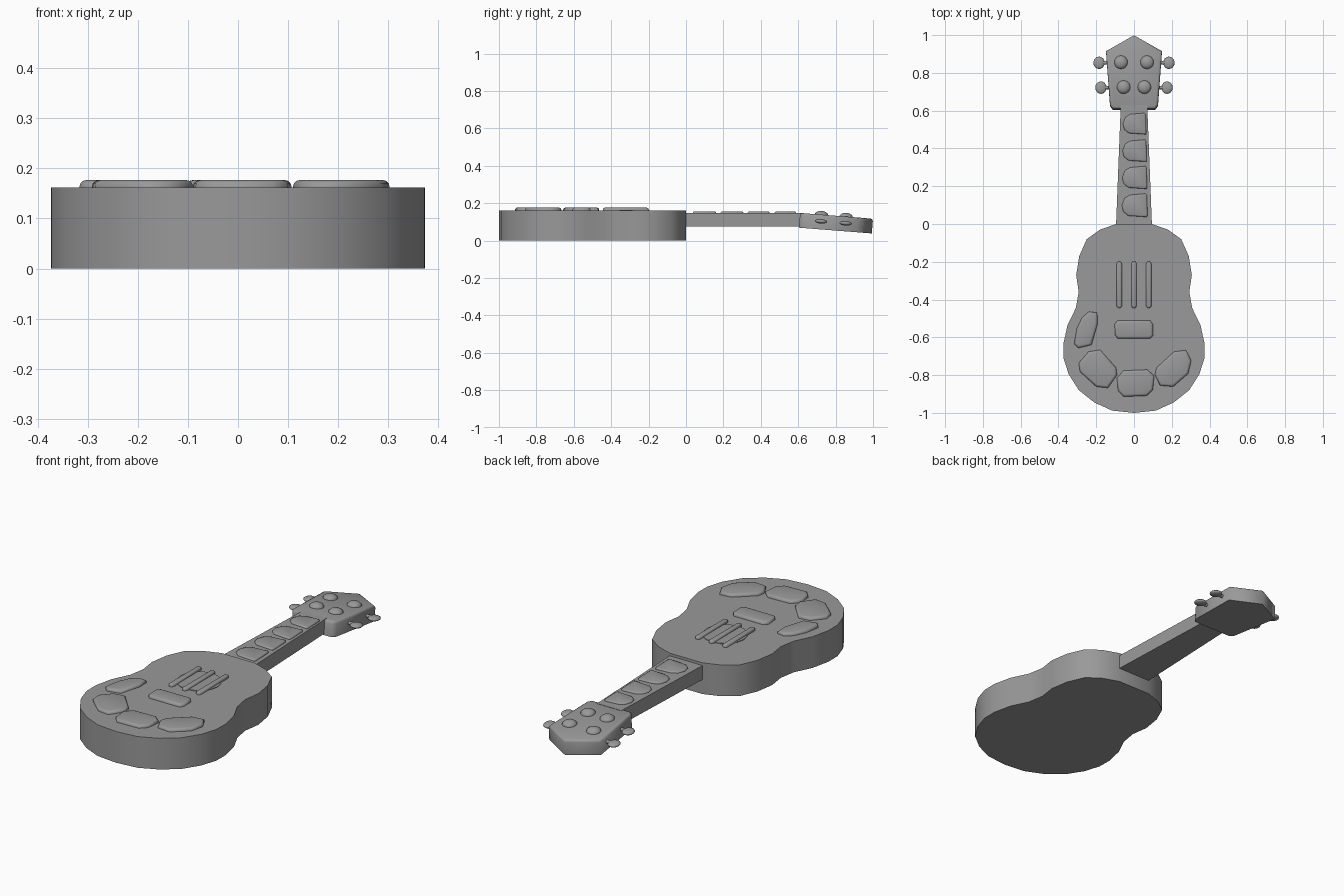
import bpy, bmesh, math
from mathutils import Matrix, Vector

if "Cube" in bpy.data.objects:
    bpy.data.objects.remove(bpy.data.objects["Cube"])

# Dark grey shared by every part
grey = bpy.data.materials.new("dark_grey")
grey.diffuse_color = (0.32, 0.32, 0.32, 1)
grey.use_nodes = True
grey.node_tree.nodes["Principled BSDF"].inputs["Base Color"].default_value = grey.diffuse_color


def finish(name, bm, matrix=None, angle=40):
    bmesh.ops.recalc_face_normals(bm, faces=bm.faces[:])
    if matrix:
        bm.transform(matrix)
    me = bpy.data.meshes.new(name)
    bm.to_mesh(me)
    bm.free()
    me.materials.append(grey)
    me.shade_smooth()
    me.set_sharp_from_angle(angle=math.radians(angle))
    ob = bpy.data.objects.new(name, me)
    bpy.context.collection.objects.link(ob)
    return ob


def prism(name, outline, z0, z1, bevel=0, segments=2, matrix=None):
    """Extrude a flat outline upwards and optionally round its top rim."""
    bm = bmesh.new()
    base = bm.faces.new([bm.verts.new((x, y, z0)) for x, y in outline])
    ext = bmesh.ops.extrude_face_region(bm, geom=[base], use_keep_orig=True)
    top = [v for v in ext["geom"] if isinstance(v, bmesh.types.BMVert)]
    bmesh.ops.translate(bm, verts=top, vec=(0, 0, z1 - z0))
    bmesh.ops.recalc_face_normals(bm, faces=bm.faces[:])
    if bevel:
        rim = [e for e in bm.edges if all(abs(v.co.z - z1) < 1e-6 for v in e.verts)]
        bmesh.ops.bevel(bm, geom=rim, offset=bevel, segments=segments, profile=0.5,
                        affect='EDGES', clamp_overlap=True)
    return finish(name, bm, matrix, 70 if bevel else 40)


def mirrored(half):
    """Complete a right-hand outline with its reflection in x."""
    return half + [(-x, y) for x, y in reversed(half) if x > 0]


def knob(name, loc, scale, matrix):
    bm = bmesh.new()
    bmesh.ops.create_uvsphere(bm, u_segments=16, v_segments=10, radius=1)
    return finish(name, bm, matrix @ Matrix.Translation(loc) @ Matrix.Diagonal((*scale, 1)), 60)


# Body
body_half = [(0.095, 0), (0.18, -0.03), (0.25, -0.08), (0.29, -0.17), (0.306, -0.27),
             (0.293, -0.36), (0.308, -0.445), (0.352, -0.535), (0.374, -0.635),
             (0.373, -0.71), (0.346, -0.795), (0.292, -0.88), (0.21, -0.945),
             (0.115, -0.988), (0, -1.0)]
prism("body", mirrored(body_half), 0, 0.162)

# Neck
prism("neck", mirrored([(0.07, 0.63), (0.095, -0.005)]), 0.075, 0.148)

# Fret pads: straight on the right, rounded on the left
fret = [(0.06, 0.06), (-0.02, 0.053), (-0.048, 0.037), (-0.063, 0), (-0.056, -0.033),
        (-0.03, -0.055), (0.068, -0.062), (0.07, -0.05), (0.067, 0.05)]
for i, y in enumerate((0.1, 0.247, 0.389, 0.532)):
    s = 1.02 - 0.03 * i
    prism(f"fret_pad_{i + 1}", [(px * s, y + py * s) for px, py in fret], 0.14, 0.156, 0.007)

# Sound hole disc with three string bars
disc = [(0.107 * math.cos(a * math.tau / 16), -0.32 + 0.107 * math.sin(a * math.tau / 16))
        for a in range(16)]
prism("sound_hole", disc, 0.15, 0.165)
for i, x in enumerate((-0.078, 0, 0.078)):
    bar = [(x + dx, -0.322 + dy) for dx, dy in
           ((0.014, 0.113), (0.006, 0.123), (-0.006, 0.123), (-0.014, 0.113),
            (-0.014, -0.113), (-0.006, -0.123), (0.006, -0.123), (0.014, -0.113))]
    prism(f"string_bar_{i + 1}", bar, 0.15, 0.176, 0.009, 3)

# Raised pads on the body
pads = {
    "bridge": [(0.1, -0.53), (0.085, -0.51), (-0.085, -0.51), (-0.103, -0.53),
               (-0.1, -0.59), (-0.085, -0.607), (0.085, -0.607), (0.102, -0.59)],
    "upper_left_pad": [(-0.238, -0.464), (-0.195, -0.47), (-0.193, -0.53), (-0.225, -0.64),
                       (-0.296, -0.657), (-0.317, -0.633), (-0.303, -0.554), (-0.275, -0.495)],
    "lower_left_pad": [(-0.292, -0.735), (-0.24, -0.676), (-0.18, -0.666), (-0.095, -0.76),
                       (-0.09, -0.8), (-0.138, -0.868), (-0.2, -0.861), (-0.286, -0.782)],
    "bottom_pad": [(-0.09, -0.815), (-0.055, -0.776), (0.07, -0.771), (0.107, -0.803),
                   (0.1, -0.877), (0.068, -0.909), (-0.055, -0.914), (-0.085, -0.882)],
    "lower_right_pad": [(0.11, -0.797), (0.12, -0.76), (0.212, -0.676), (0.275, -0.668),
                        (0.303, -0.723), (0.287, -0.792), (0.208, -0.861), (0.138, -0.855)],
}
for name, outline in pads.items():
    prism(name, outline, 0.15, 0.177, 0.013, 3)

# Headstock, tilted back about its joint with the neck
pivot = Vector((0, 0.61, 0.148))
tilt = (Matrix.Translation(pivot) @ Matrix.Rotation(math.radians(-4.5), 4, 'X')
        @ Matrix.Translation(-pivot))
head = mirrored([(0, 1.001), (0.148, 0.917), (0.127, 0.63), (0.112, 0.61)])
prism("headstock", head, 0.069, 0.148, 0.012, 2, tilt)

# Tuning pegs: domed buttons on top, flat knobs on stems at the sides
for row, (y, xt, xs) in enumerate(((0.725, 0.055, 0.175), (0.857, 0.069, 0.185))):
    for side, s in (("left", -1), ("right", 1)):
        knob(f"peg_button_{side}_{row + 1}", (s * xt, y, 0.146), (0.036, 0.036, 0.022), tilt)
        knob(f"tuning_knob_{side}_{row + 1}", (s * xs, y, 0.112), (0.03, 0.033, 0.012), tilt)
        bm = bmesh.new()
        bmesh.ops.create_cone(bm, cap_ends=True, segments=10, radius1=0.009,
                              radius2=0.009, depth=0.07)
        finish(f"knob_stem_{side}_{row + 1}", bm,
               tilt @ Matrix.Translation((s * (xs - 0.045), y, 0.112))
               @ Matrix.Rotation(math.pi / 2, 4, 'Y'))
